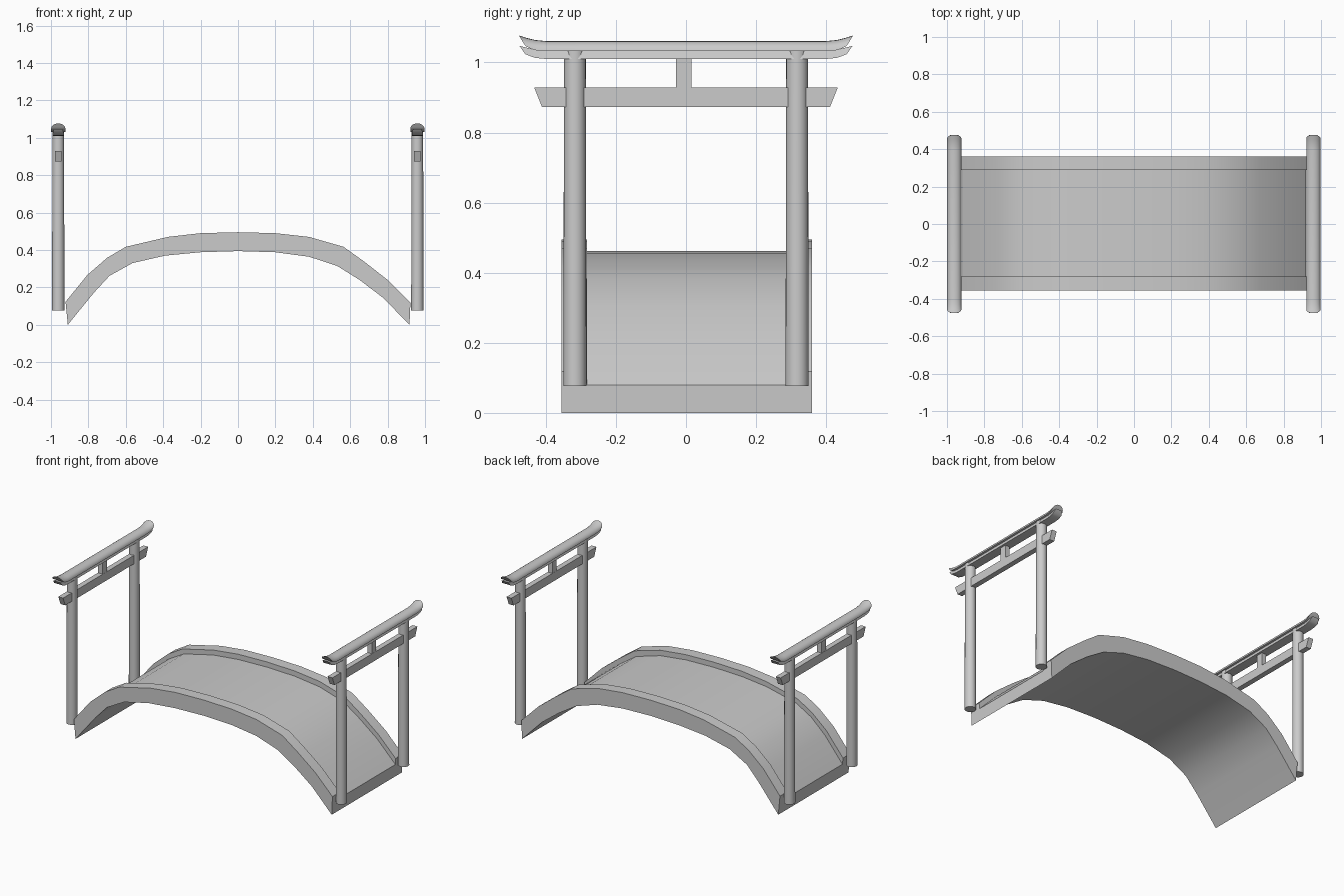
import bpy, math

if "Cube" in bpy.data.objects:
    bpy.data.objects.remove(bpy.data.objects["Cube"])


def loft(name, rings, angle=35):
    """Skin a list of equal-length closed rings and cap both ends."""
    n = len(rings[0])
    verts = [p for r in rings for p in r]
    faces = [tuple(range(n)), tuple(range(len(verts) - n, len(verts)))]
    for i in range(len(rings) - 1):
        for j in range(n):
            k = (j + 1) % n
            faces.append((i * n + j, i * n + k, (i + 1) * n + k, (i + 1) * n + j))
    me = bpy.data.meshes.new(name)
    me.from_pydata(verts, [], faces)
    ob = bpy.data.objects.new(name, me)
    bpy.context.collection.objects.link(ob)
    bpy.ops.object.select_all(action='DESELECT')
    ob.select_set(True)
    bpy.context.view_layer.objects.active = ob
    # consistent outward normals, then smooth with crisp edges
    bpy.ops.object.mode_set(mode='EDIT')
    bpy.ops.mesh.select_all(action='SELECT')
    bpy.ops.mesh.normals_make_consistent(inside=False)
    bpy.ops.object.mode_set(mode='OBJECT')
    bpy.ops.object.shade_smooth_by_angle(angle=math.radians(angle))
    return ob


# Arched bridge: stations of (top x, top z, bottom x, bottom z)
stations = [
    (-.922, .123, -.91, 0), (-.805, .267, -.77, .172), (-.70, .358, -.687, .262),
    (-.60, .417, -.564, .33), (-.375, .47, -.39, .37), (-.2, .49, -.2, .388),
    (0, .495, 0, .394), (.2, .49, .2, .388), (.38, .47, .38, .364),
    (.564, .417, .53, .315), (.676, .337, .65, .24), (.80, .24, .775, .145),
    (.922, .118, .917, 0)]
rings = []
for tx, tz, bx, bz in stations:
    dx, dz = tx + (bx - tx) * .33, tz + (bz - tz) * .33   # recessed walkway
    rings.append([(bx, -.355, bz), (tx, -.355, tz), (tx, -.282, tz), (dx, -.282, dz),
                  (dx, .288, dz), (tx, .288, tz), (tx, .36, tz), (bx, .36, bz)])
loft("arched_bridge_deck", rings)


def beam(name, x, profile, stations_y):
    """Sweep an (offset, z, slant) profile along y with rising, slanted ends."""
    ys = [(-y, d, s) for y, d, s in stations_y] + \
         [(y, d, s) for y, d, s in reversed(stations_y)]
    rings = []
    for y, rise, slant in ys:
        sgn = 1 if y > 0 else -1
        rings.append([(x + px, y - sgn * slant * (1 - t), pz + rise)
                      for px, pz, t in profile])
    loft(name, rings)


def box_profile(lo, hi, z0, z1):
    return [(-lo, z0, 0), (lo, z0, 0), (hi, z1, 1), (-hi, z1, 1)]


# Rounded cap profile
dome = [(.038 * math.cos(math.pi * i / 10), 1.032 + .029 * math.sin(math.pi * i / 10),
         math.sin(math.pi * i / 10)) for i in range(11)]

for side, x in (("left", -.961), ("right", .959)):
    # Round posts
    for end, y in (("front", -.317), ("back", .317)):
        rings = [[(x + r * math.cos(a * math.pi / 12), y + r * math.sin(a * math.pi / 12), z)
                  for a in range(24)] for r, z in ((.033, .077), (.031, 1.034))]
        loft(f"{side}_gate_{end}_post", rings)
    # Upturned cap and the beam under it
    beam(f"{side}_gate_cap", x, dome,
         [(.477, .016, .018), (.455, .009, .008), (.43, .003, 0), (.40, 0, 0)])
    beam(f"{side}_gate_upper_beam", x, box_profile(.030, .023, 1.010, 1.033),
         [(.475, .014, .016), (.45, .008, .006), (.43, .003, 0), (.40, 0, 0)])
    # Lower tie beam with slanted ends
    beam(f"{side}_gate_tie_beam", x, box_profile(.017, .017, .873, .928),
         [(.433, 0, .022)])
    # Short central strut
    loft(f"{side}_gate_strut",
         [[(x - .016, -.029, z), (x + .016, -.029, z), (x + .016, .015, z), (x - .016, .015, z)]
          for z in (.92, 1.015)])
